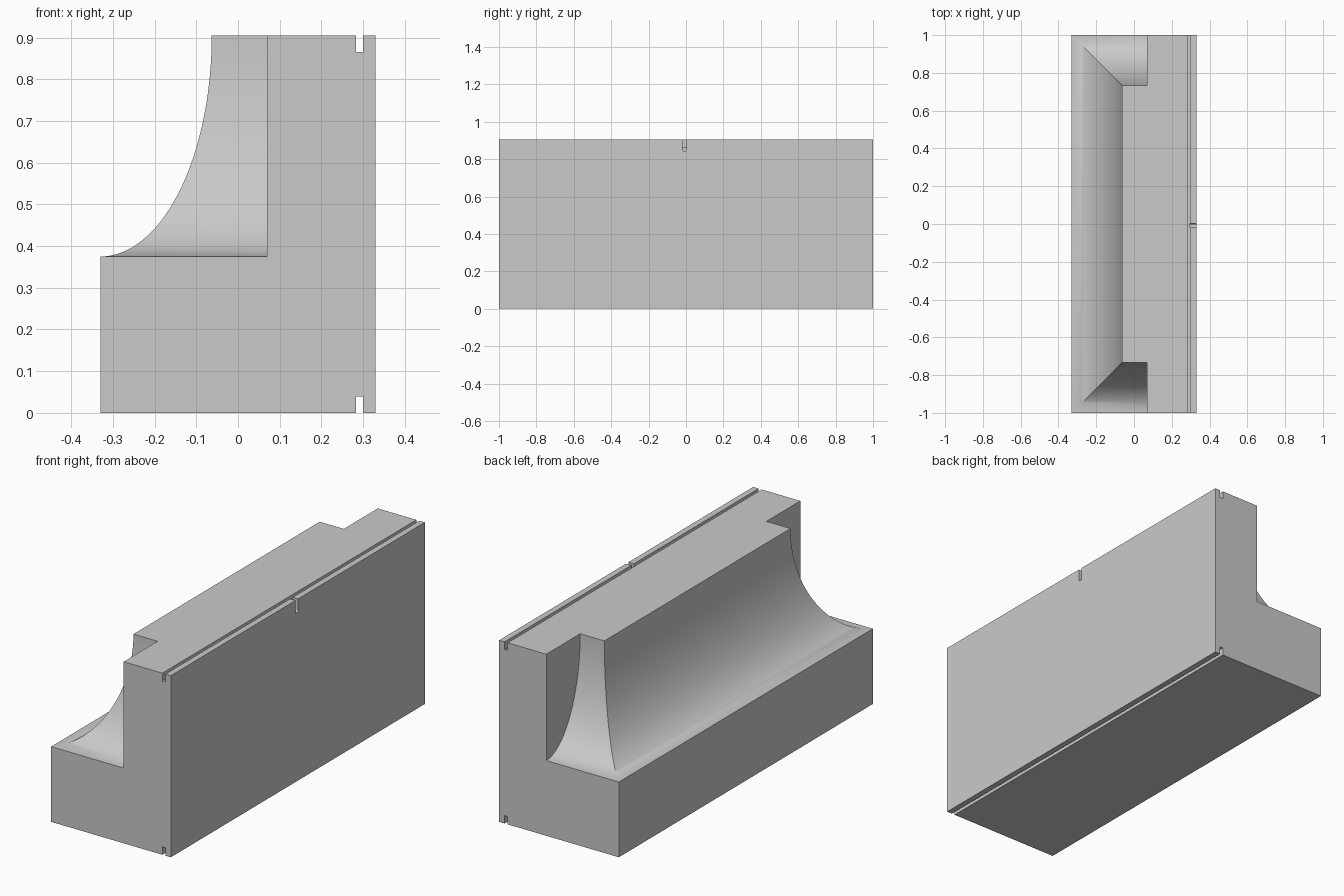
import bpy, bmesh
from math import sin, cos, pi

if "Cube" in bpy.data.objects:
    bpy.data.objects.remove(bpy.data.objects["Cube"])

# Main dimensions
X0, X1, WALL = -0.33, 0.33, 0.07
HALF, LEDGE, TOP = 1.0, 0.375, 0.905
COVE, STEPS = 0.267, 32
G0, G1, GD = 0.283, 0.3, 0.039

grey = bpy.data.materials.new("plain grey")
grey.use_nodes = True
grey.diffuse_color = (0.59, 0.59, 0.59, 1)
grey.node_tree.nodes["Principled BSDF"].inputs["Base Color"].default_value = grey.diffuse_color


def finish(bm, name):
    bmesh.ops.remove_doubles(bm, verts=bm.verts, dist=1e-5)
    bmesh.ops.recalc_face_normals(bm, faces=bm.faces)
    mesh = bpy.data.meshes.new(name)
    bm.to_mesh(mesh)
    bm.free()
    mesh.materials.append(grey)
    obj = bpy.data.objects.new(name, mesh)
    bpy.context.collection.objects.link(obj)
    return obj


def face(bm, points):
    return bm.faces.new([bm.verts.new(p) for p in points])


bm = bmesh.new()

# Block: stepped end profile with grooves along the top and bottom
profile = [(WALL, LEDGE), (X0, LEDGE), (X0, 0), (G0, 0), (G0, GD), (G1, GD), (G1, 0),
           (X1, 0), (X1, TOP), (G1, TOP), (G1, TOP - GD), (G0, TOP - GD), (G0, TOP), (WALL, TOP)]
for y in (-HALF, HALF):
    face(bm, [(x, y, z) for x, z in profile])
for (xa, za), (xb, zb) in zip(profile[1:-2], profile[2:-1]):
    face(bm, [(xa, -HALF, za), (xb, -HALF, zb), (xb, HALF, zb), (xa, HALF, za)])

# Cove: quarter ellipse swept around three sides with mitred corners
rings = []
for i in range(STEPS + 1):
    a = i / STEPS * pi / 2
    d, z = COVE * sin(a), TOP - (TOP - LEDGE) * cos(a)
    y = HALF - d
    rings.append([(WALL, -y, z), (X0 + d, -y, z), (X0 + d, y, z), (WALL, y, z)])
for low, high in zip(rings, rings[1:]):
    for k in range(3):
        face(bm, [low[k], low[k + 1], high[k + 1], high[k]])

# Step walls beside the cove, and the flat top
for k, y in ((0, -HALF), (3, HALF)):
    face(bm, [r[k] for r in rings] + [(WALL, y, TOP)])
face(bm, [(G0, -HALF, TOP), (G0, HALF, TOP), (WALL, HALF, TOP)] + rings[-1][::-1]
     + [(WALL, -HALF, TOP)])
block = finish(bm, "coved_block")

# Round-bottomed notch through the rear rail
bm = bmesh.new()
r, yc, zc = 0.01, -0.008, 0.85
outline = [(yc - r, TOP + 0.05)]
outline += [(yc - r * cos(i * pi / 8), zc - r * sin(i * pi / 8)) for i in range(9)]
outline += [(yc + r, TOP + 0.05)]
cap = face(bm, [(0.296, y, z) for y, z in outline])
new = bmesh.ops.extrude_face_region(bm, geom=[cap])["geom"]
bmesh.ops.translate(bm, vec=(0.06, 0, 0), verts=[v for v in new if isinstance(v, bmesh.types.BMVert)])
cutter = finish(bm, "notch_cutter")
cutter.hide_render = True

cut = block.modifiers.new("notch", "BOOLEAN")
cut.operation = "DIFFERENCE"
cut.solver = "EXACT"
cut.object = cutter

bpy.ops.object.select_all(action="DESELECT")
block.select_set(True)
bpy.context.view_layer.objects.active = block
bpy.ops.object.modifier_apply(modifier=cut.name)
bpy.data.objects.remove(cutter)
bpy.ops.object.shade_smooth_by_angle(angle=pi / 6)
